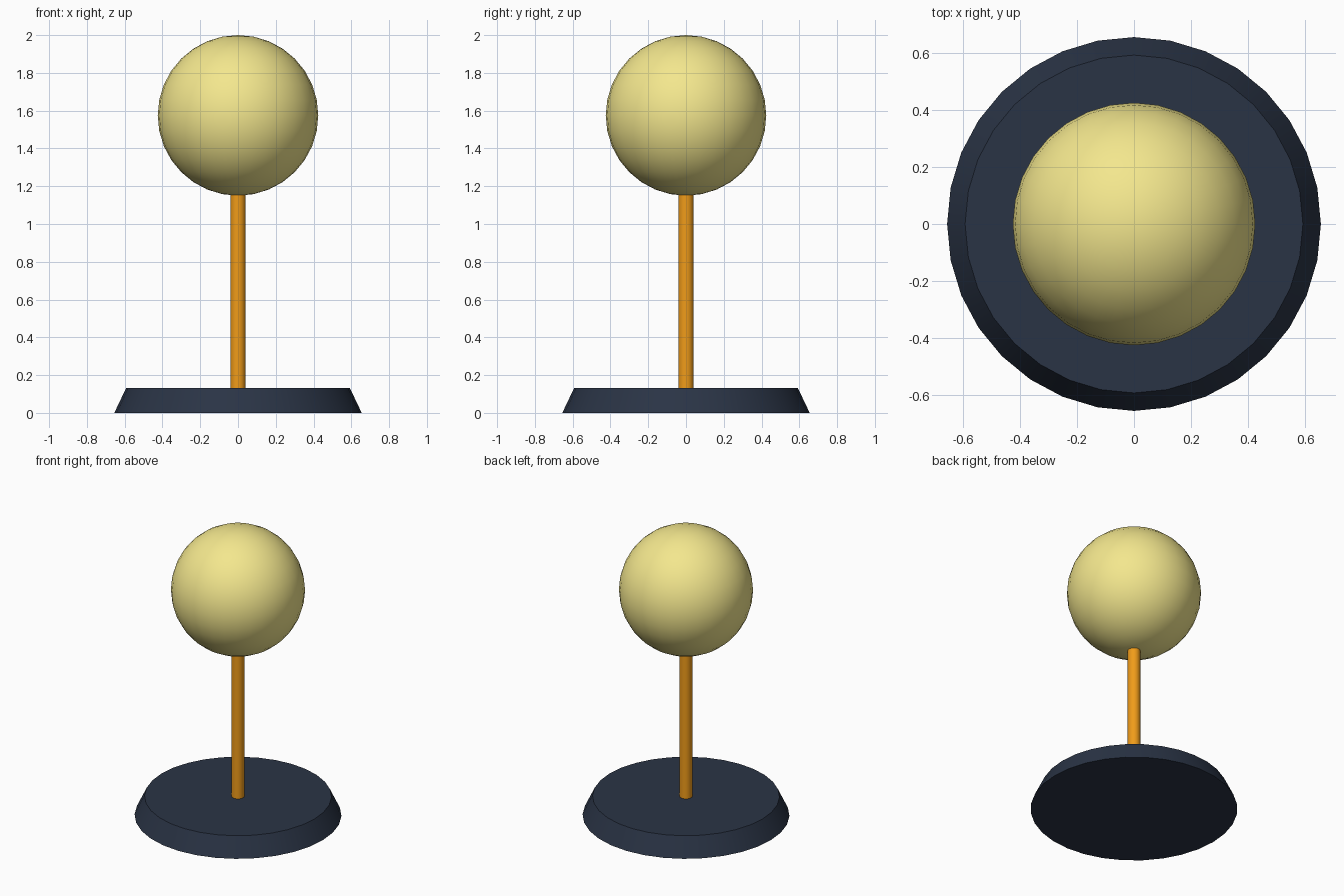
import bpy
from math import radians

if "Cube" in bpy.data.objects:
    bpy.data.objects.remove(bpy.data.objects["Cube"])


def finish(name, color):
    # Name, smooth and colour the part just added
    ob = bpy.context.object
    ob.name = name
    bpy.ops.object.shade_smooth_by_angle(angle=radians(30))
    mat = bpy.data.materials.new(name + "_color")
    mat.diffuse_color = (*color, 1)
    mat.use_nodes = True
    mat.node_tree.nodes["Principled BSDF"].inputs["Base Color"].default_value = mat.diffuse_color
    ob.data.materials.append(mat)


def frustum(name, r1, r2, z0, z1, color, sides=32):
    bpy.ops.mesh.primitive_cone_add(vertices=sides, radius1=r1, radius2=r2,
                                    depth=z1 - z0, location=(0, 0, (z0 + z1) / 2))
    finish(name, color)


# Tapered round base
frustum("base", 0.655, 0.592, 0.0, 0.132, (0.023, 0.034, 0.06))

# Thin pole, its ends sunk slightly into base and ball
frustum("pole", 0.04, 0.04, 0.12, 1.16, (0.87, 0.33, 0.01))

# Ball on top
bpy.ops.mesh.primitive_uv_sphere_add(segments=32, ring_count=16, radius=0.425,
                                     location=(0, 0, 1.575))
finish("ball", (0.9, 0.8, 0.27))
